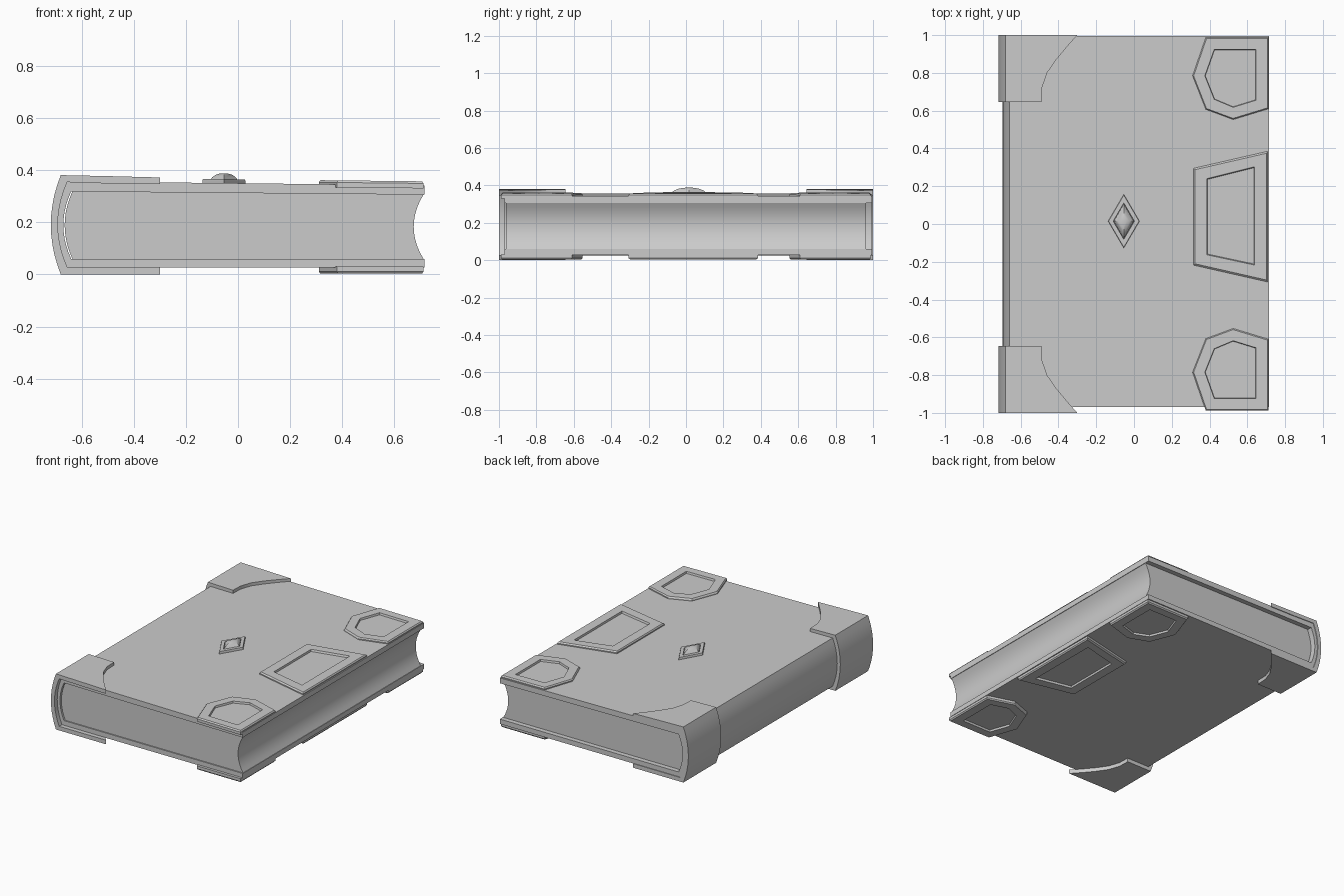
import bpy, bmesh

if "Cube" in bpy.data.objects:
    bpy.data.objects.remove(bpy.data.objects["Cube"])

MID = 0.19


def finish(name, bm, angle=0.5):
    bmesh.ops.remove_doubles(bm, verts=bm.verts, dist=1e-5)
    bmesh.ops.recalc_face_normals(bm, faces=bm.faces)
    me = bpy.data.meshes.new(name)
    bm.to_mesh(me)
    bm.free()
    ob = bpy.data.objects.new(name, me)
    bpy.context.collection.objects.link(ob)
    bpy.ops.object.select_all(action='DESELECT')
    ob.select_set(True)
    bpy.context.view_layer.objects.active = ob
    bpy.ops.object.shade_smooth_by_angle(angle=angle)
    return ob


def loft(name, rings, angle=0.5):
    """Closed rings joined by quads and capped at both ends."""
    bm = bmesh.new()
    vs = [[bm.verts.new(p) for p in r] for r in rings]
    n = len(rings[0])
    for a, b in zip(vs, vs[1:]):
        for i in range(n):
            bm.faces.new((a[i], a[(i + 1) % n], b[(i + 1) % n], b[i]))
    bm.faces.new(vs[0])
    bm.faces.new(vs[-1])
    return finish(name, bm, angle)


def bow(xe, bulge, top, bottom, n=10):
    """Curved line in x,z from top to bottom, bulging along -x."""
    out = []
    for i in range(n + 1):
        t = 1 - 2 * i / n
        out.append((xe - bulge * (1 - t * t),
                    (top + bottom) / 2 + t * (top - bottom) / 2))
    return out


def extrude_y(name, prof, y0, y1):
    return loft(name, [[(x, y, z) for x, z in prof] for y in (y0, y1)])


# cover boards and rounded spine as one wrapped shell
outer = [(0.715, 0.342)] + bow(-0.66, 0.035, 0.357, 0.026) + [(0.715, 0.027)]
inner = [(0.715, 0.306)] + bow(-0.64, 0.03, 0.318, 0.06) + [(0.715, 0.06)]
extrude_y("cover", outer + inner[::-1], -0.97, 0.995)

# page block with hollow fore edge
pages = bow(-0.635, 0.03, 0.319, 0.059) + bow(0.712, 0.038, 0.307, 0.059)[::-1]
extrude_y("pages", pages, -0.962, 0.962)

# metal guards wrapping the spine ends
plan = [(-0.30, 1.0), (-0.355, 0.938), (-0.41, 0.872), (-0.46, 0.80),
        (-0.486, 0.724), (-0.489, 0.645)]


def spine_guard(name, s):
    rows = [((x, 0.372 - 0.026 * (x + 0.3)), (x, 0.346 - 0.014 * (x + 0.3)), y)
            for x, y in plan]
    rows += [(o, i, 0.645) for o, i in zip(bow(-0.68, 0.038, 0.381, 0.0),
                                           bow(-0.655, 0.036, 0.354, 0.028))]
    rows += [((x, 0.0), (x, 0.028), y) for x, y in plan[::-1]]
    bm = bmesh.new()
    quads = []
    for (ox, oz), (ix, iz), y in rows:
        quads.append([bm.verts.new(p) for p in (
            (ox, s * y, oz), (ox, s * 1.0, oz), (ix, s * 1.0, iz), (ix, s * y, iz))])
    for a, b in zip(quads, quads[1:]):
        for k in range(4):
            j = (k + 1) % 4
            bm.faces.new((a[k], a[j], b[j], b[k]))
    bm.faces.new(quads[0])
    bm.faces.new(quads[-1])
    bmesh.ops.dissolve_degenerate(bm, edges=bm.edges, dist=1e-5)
    finish(name, bm)


# raised plate: chamfered rim around a sunken panel
def plate(name, rim, panel, up=True, sy=1):
    cx = sum(p[0] for p in rim) / len(rim)
    cy = sum(p[1] for p in rim) / len(rim)

    def ring(pts, h, k=1.0):
        out = []
        for x, y in pts:
            x, y = cx + (x - cx) * k, cy + (y - cy) * k
            z = 0.348 - 0.011 * x + h - 0.01 if up else 0.03 - h
            out.append((x, sy * y, z))
        return out
    loft(name, [ring(rim, 0), ring(rim, 0.019), ring(rim, 0.027, 0.97),
                ring(panel, 0.027), ring(panel, 0.014, 0.98)], 0.3)


corner_rim = [(0.712, 0.988), (0.38, 0.988), (0.31, 0.785),
              (0.38, 0.607), (0.525, 0.553), (0.712, 0.61)]
corner_panel = [(0.645, 0.925), (0.425, 0.925), (0.375, 0.785),
                (0.425, 0.66), (0.525, 0.618), (0.645, 0.655)]
clasp_rim = [(0.708, 0.385), (0.316, 0.295), (0.316, -0.218), (0.708, -0.307)]
clasp_panel = [(0.637, 0.303), (0.386, 0.24), (0.386, -0.163), (0.637, -0.217)]

for end, s in (("front", -1), ("back", 1)):
    spine_guard(f"spine_guard_{end}", s)
    for side, up in (("top", True), ("bottom", False)):
        plate(f"corner_plate_{end}_{side}", corner_rim, corner_panel, up, s)
for side, up in (("top", True), ("bottom", False)):
    plate(f"edge_plate_{side}", clasp_rim, clasp_panel, up)


# diamond setting and domed gem in the middle of the front cover
def diamond(hx, hy):
    return [(-0.054 + a * hx, 0.015 + b * hy)
            for a, b in ((1, 0), (0, 1), (-1, 0), (0, -1))]


plate("gem_setting", diamond(0.083, 0.142), diamond(0.056, 0.096))
loft("gem", [[(x, y, z) for x, y in diamond(0.053 * k, 0.092 * k)]
             for k, z in ((1, 0.35), (1, 0.362), (0.85, 0.373),
                          (0.6, 0.382), (0.3, 0.387), (0.08, 0.388))], 0.4)
